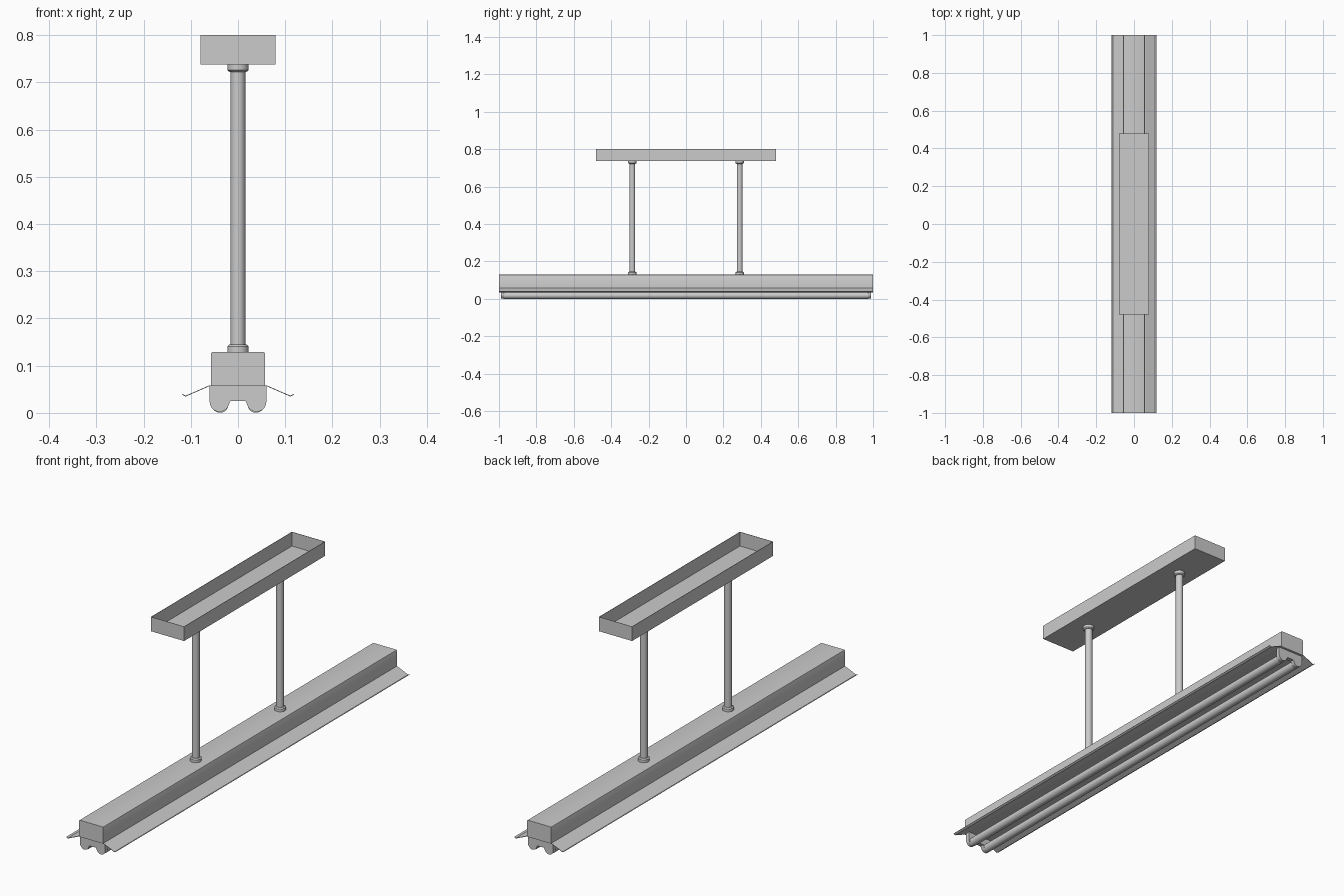
import bpy, bmesh, math
from mathutils import Matrix

cube = bpy.data.objects.get("Cube")
if cube:
    bpy.data.objects.remove(cube, do_unlink=True)

grey = bpy.data.materials.new("light grey metal")
grey.use_nodes = True
colour = (0.6, 0.6, 0.6, 1)
grey.diffuse_color = colour
grey.node_tree.nodes["Principled BSDF"].inputs["Base Color"].default_value = colour


def finish(name, bm, smooth=False):
    bmesh.ops.recalc_face_normals(bm, faces=bm.faces)
    mesh = bpy.data.meshes.new(name)
    bm.to_mesh(mesh)
    bm.free()
    mesh.materials.append(grey)
    obj = bpy.data.objects.new(name, mesh)
    bpy.context.collection.objects.link(obj)
    if smooth:
        bpy.ops.object.select_all(action='DESELECT')
        obj.select_set(True)
        bpy.context.view_layer.objects.active = obj
        bpy.ops.object.shade_smooth_by_angle(angle=math.radians(35))
    return obj


def extrude_profile(name, points, y0, y1, smooth=False):
    """Closed x-z profile pushed along y."""
    bm = bmesh.new()
    face = bm.faces.new([bm.verts.new((x, y0, z)) for x, z in points])
    out = bmesh.ops.extrude_face_region(bm, geom=[face])
    moved = [v for v in out["geom"] if isinstance(v, bmesh.types.BMVert)]
    bmesh.ops.translate(bm, verts=moved, vec=(0, y1 - y0, 0))
    return finish(name, bm, smooth)


def cylinder(name, radius, length, centre, along_y=False, top_radius=None):
    bm = bmesh.new()
    place = Matrix.Translation(centre)
    if along_y:
        place = place @ Matrix.Rotation(math.pi / 2, 4, 'X')
    bmesh.ops.create_cone(bm, cap_ends=True, segments=32, radius1=radius,
                          radius2=top_radius or radius, depth=length, matrix=place)
    return finish(name, bm, True)


def mirrored(points):
    return points + [(-x, z) for x, z in reversed(points)]


# Ceiling tray, open at the top
bm = bmesh.new()
bmesh.ops.create_cube(bm, size=1, matrix=Matrix.Translation((0, 0, 0.769))
                      @ Matrix.Diagonal((0.158, 0.96, 0.062, 1)))
bm.normal_update()
bmesh.ops.delete(bm, geom=[f for f in bm.faces if f.normal.z > 0.9], context='FACES')
tray = finish("ceiling_tray", bm)
wall = tray.modifiers.new("wall", 'SOLIDIFY')
wall.thickness = 0.002
wall.offset = -1

# Hanging rods with a collar at each end
for side, y in (("front", -0.287), ("back", 0.287)):
    cylinder(side + "_rod", 0.0155, 0.61, (0, y, 0.432))
    for level, z, direction in (("lower", 0.129, 1), ("upper", 0.738, -1)):
        cylinder(f"{side}_{level}_collar", 0.0225, 0.012, (0, y, z + direction * 0.006))
        radii = (0.0225, 0.018) if direction > 0 else (0.018, 0.0225)
        cylinder(f"{side}_{level}_collar_lip", radii[0], 0.004,
                 (0, y, z + direction * 0.014), top_radius=radii[1])

# Housing with softened top edges
extrude_profile("housing", mirrored([(0.057, 0.057), (0.057, 0.126),
                                     (0.056, 0.128), (0.053, 0.129)]), -1, 1, True)

# Bent sheet reflector
upper = [(0.06, 0.0585), (0.111, 0.0365), (0.118, 0.0405)]
lower = [(0.119, 0.039), (0.111, 0.0345), (0.0595, 0.057)]
extrude_profile("reflector", mirrored(lower[::-1] + upper[::-1]), -1, 1)

# Lamp holders: plates with two rounded lobes
lobe = [(0.039 + 0.021 * math.cos(a), 0.0235 + 0.021 * math.sin(a))
        for a in [math.radians(-10 * i) for i in range(15)]]
half = [(0.06, 0.058)] + lobe + [(0.016, 0.025)]
for side, y in (("front", -0.99), ("back", 0.972)):
    extrude_profile(side + "_lamp_holder", mirrored(half), y, y + 0.018, True)

# Twin lamp tubes
for side, x in (("left", 0.038), ("right", -0.038)):
    cylinder(side + "_lamp", 0.0175, 1.95, (x, 0, 0.0178), along_y=True)
